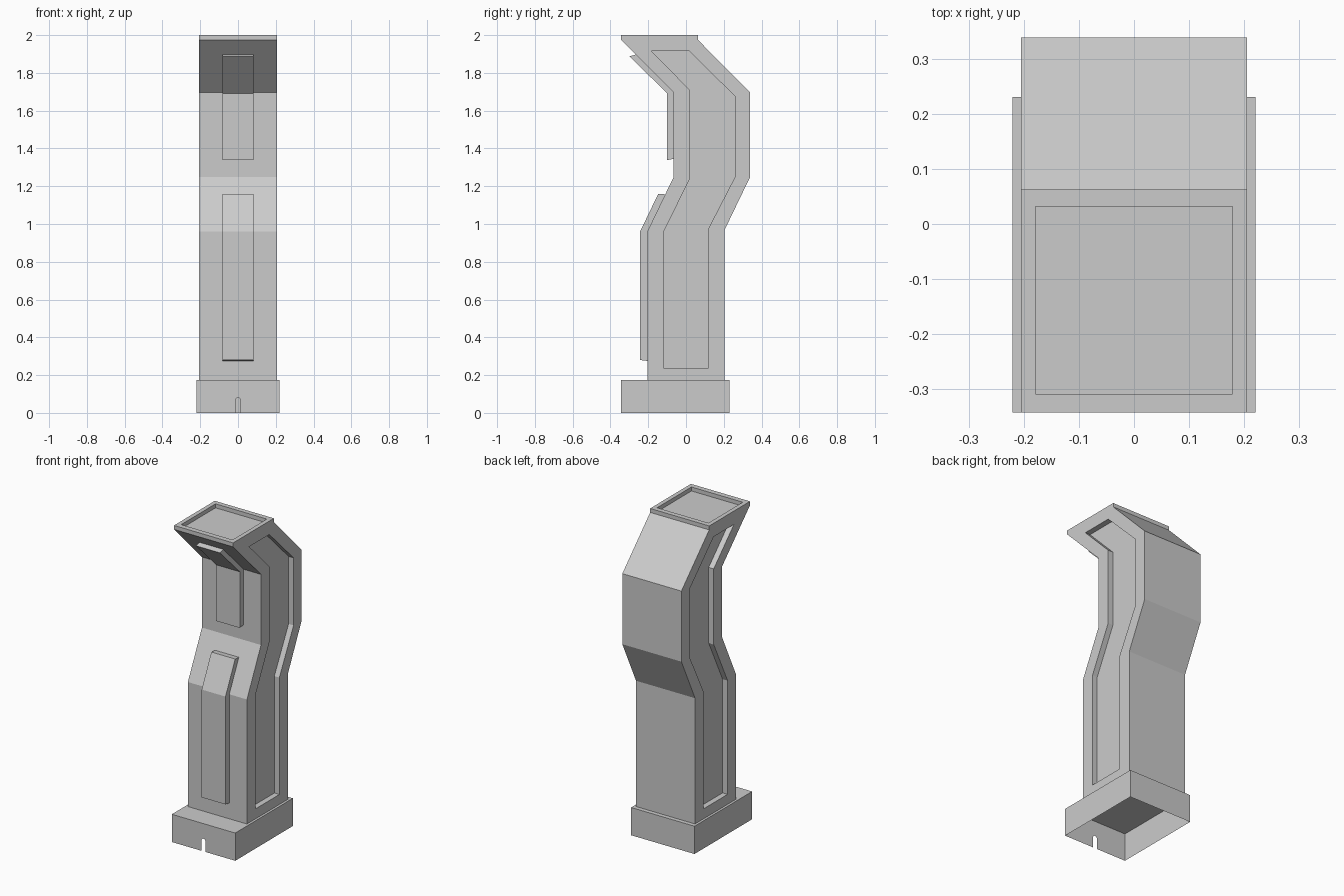
import bpy, bmesh

if "Cube" in bpy.data.objects:
    bpy.data.objects.remove(bpy.data.objects["Cube"])


def make_object(name, bm):
    bmesh.ops.recalc_face_normals(bm, faces=bm.faces)
    mesh = bpy.data.meshes.new(name)
    bm.to_mesh(mesh)
    bm.free()
    obj = bpy.data.objects.new(name, mesh)
    bpy.context.collection.objects.link(obj)
    return obj


def extrude_profile(name, profile, x0, x1):
    """Extrude a (y, z) side profile along x."""
    bm = bmesh.new()
    face = bm.faces.new([bm.verts.new((x0, y, z)) for y, z in profile])
    geom = bmesh.ops.extrude_face_region(bm, geom=[face])["geom"]
    for v in geom:
        if isinstance(v, bmesh.types.BMVert):
            v.co.x = x1
    return make_object(name, bm)


def cut(target, cutter):
    cutter.hide_render = True
    mod = target.modifiers.new("cut", "BOOLEAN")
    mod.operation = "DIFFERENCE"
    mod.solver = "EXACT"
    mod.object = cutter
    bpy.context.view_layer.objects.active = target
    bpy.ops.object.modifier_apply(modifier=mod.name)
    bpy.data.objects.remove(cutter, do_unlink=True)


W = 0.206        # half width of the column
DEPTH = 0.035    # depth of the side recesses

# Bent column
column = extrude_profile("column", [
    (-0.205, 0.174), (-0.205, 0.96), (-0.065, 1.25), (-0.065, 1.695),
    (-0.343, 1.975), (-0.343, 2.0), (0.063, 2.0), (0.063, 1.975),
    (0.34, 1.695), (0.34, 1.25), (0.204, 0.968), (0.204, 0.174)], -W, W)

# Recessed panels following the bend on both sides
panel = [(-0.12, 0.238), (-0.12, 0.955), (0.018, 1.235), (0.018, 1.712),
         (-0.183, 1.915), (0.018, 1.915), (0.26, 1.675), (0.26, 1.25),
         (0.118, 0.975), (0.118, 0.238)]
for side in (-1, 1):
    cut(column, extrude_profile("side_panel_cutter", panel,
                                side * (W - DEPTH), side * (W + 0.1)))

# Shallow tray in the top
cut(column, extrude_profile("top_tray_cutter", [
    (-0.31, 1.975), (-0.31, 2.1), (0.032, 2.1), (0.032, 1.975)], -0.179, 0.179))

# Raised strips on the front
extrude_profile("lower_front_strip", [
    (-0.205, 0.275), (-0.243, 0.28), (-0.243, 0.96), (-0.147, 1.16),
    (-0.109, 1.157), (-0.205, 0.96)], -0.083, 0.083)
extrude_profile("upper_front_strip", [
    (-0.065, 1.345), (-0.1, 1.338), (-0.1, 1.692), (-0.3, 1.888),
    (-0.265, 1.897), (-0.065, 1.695)], -0.083, 0.083)

# Hollow base, open underneath, with a small cable notch at the front
bm = bmesh.new()
bx, y0, y1, h = 0.221, -0.343, 0.231, 0.175
fbl, fbr, ftr, ftl = [bm.verts.new((x, y0, z)) for x, z in
                      ((-bx, 0), (bx, 0), (bx, h), (-bx, h))]
bbl, bbr, btr, btl = [bm.verts.new((x, y1, z)) for x, z in
                      ((-bx, 0), (bx, 0), (bx, h), (-bx, h))]
notch = [bm.verts.new((x, y0, z)) for x, z in
         ((-0.014, 0), (-0.014, 0.07), (-0.007, 0.08),
          (0.007, 0.08), (0.014, 0.07), (0.014, 0))]
bm.faces.new([fbl] + notch + [fbr, ftr, ftl])
for quad in ((fbr, bbr, btr, ftr), (bbr, bbl, btl, btr),
             (bbl, fbl, ftl, btl), (ftl, ftr, btr, btl)):
    bm.faces.new(quad)
make_object("base", bm)
